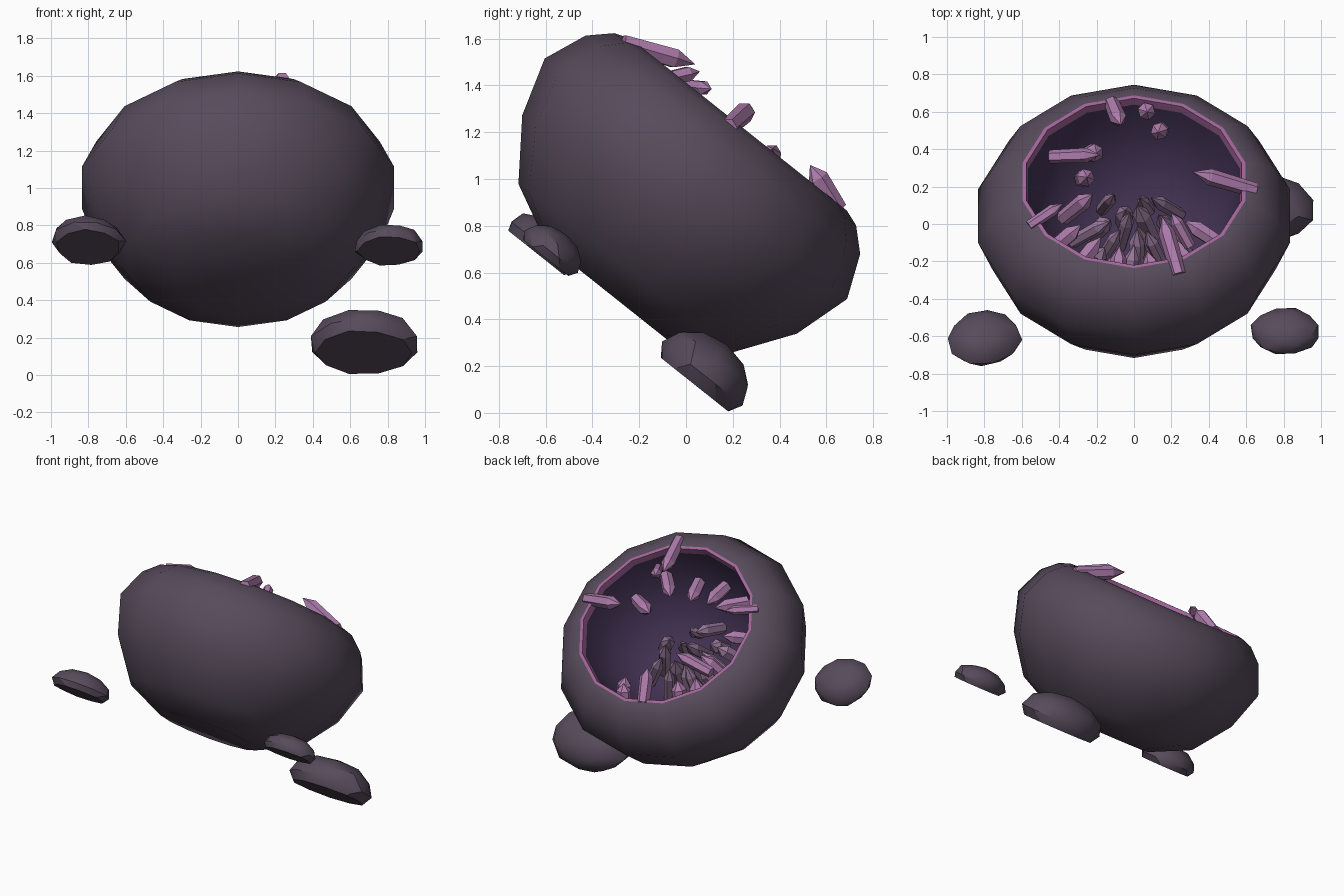
import bpy, bmesh, math, random
from mathutils import Matrix, Vector

if "Cube" in bpy.data.objects:
    bpy.data.objects.remove(bpy.data.objects["Cube"])

random.seed(4)
TILT = Matrix.Rotation(math.radians(-38.5), 4, 'X')   # geode leans back towards +y
CU, RIM_W, RAD, DEPTH = -0.59, 1.105, 0.57, 0.66      # cavity centre, rim height, size


def material(name, rgb):
    m = bpy.data.materials.new(name)
    m.diffuse_color = (*rgb, 1)
    m.use_nodes = True
    m.node_tree.nodes["Principled BSDF"].inputs["Base Color"].default_value = m.diffuse_color
    return m


ROCK = material("rock", (0.095, 0.07, 0.105))
LIP = material("pink_lip", (0.36, 0.13, 0.32))
CAVITY = material("cavity", (0.06, 0.035, 0.095))
CRYSTAL = material("crystal", (0.42, 0.20, 0.41))
DUSTY = material("dusty_crystal", (0.32, 0.19, 0.33))


def finish(name, bm, mats, angle=None):
    bmesh.ops.recalc_face_normals(bm, faces=bm.faces)
    me = bpy.data.meshes.new(name)
    bm.to_mesh(me)
    bm.free()
    ob = bpy.data.objects.new(name, me)
    bpy.context.collection.objects.link(ob)
    for m in mats:
        me.materials.append(m)
    if angle:
        bpy.ops.object.select_all(action='DESELECT')
        ob.select_set(True)
        bpy.context.view_layer.objects.active = ob
        bpy.ops.object.shade_smooth_by_angle(angle=math.radians(angle))
    return ob


# geode shell: one closed lathe profile (radius, height, material of the band that follows)
profile = [(0, .195, 0), (.33, .195, 0), (.58, .32, 0), (.75, .56, 0), (.826, .81, 0),
           (.75, .995, 0), (.66, 1.08, 0), (.59, 1.105, 1), (.57, 1.105, 1),
           (.562, 1.06, 2), (.54, .91, 2), (.46, .72, 2), (.34, .575, 2), (.18, .475, 2), (0, .445, 2)]
N = 14
bm = bmesh.new()
rings = []
for r, w, _ in profile:
    if r == 0:
        rings.append([bm.verts.new((0, CU, w))] * N)
    else:
        rings.append([bm.verts.new((1.035 * r * math.sin(2 * math.pi * k / N),
                                    CU + r * math.cos(2 * math.pi * k / N), w)) for k in range(N)])
for i in range(len(rings) - 1):
    for k in range(N):
        a, b, j = rings[i], rings[i + 1], (k + 1) % N
        f = bm.faces.new(list(dict.fromkeys((a[k], a[j], b[j], b[k]))))
        f.material_index = profile[i][2]
finish("geode_shell", bm, [ROCK, LIP, CAVITY], 40).matrix_world = TILT


# loose pebbles: flat-bottomed domes lying in the tilted plane
def pebble(name, x, u, w, rx, ru, h, turn):
    bm = bmesh.new()
    bmesh.ops.create_icosphere(bm, subdivisions=2, radius=1)
    for v in bm.verts:
        v.co *= random.uniform(0.97, 1.03)
        v.co.z = max(v.co.z, -0.35)
    bm.transform(Matrix.Translation((x, u, w)) @ Matrix.Rotation(turn, 4, 'Z')
                 @ Matrix.Diagonal((rx, ru, h, 1)))
    finish(name, bm, [ROCK], 30).matrix_world = TILT


pebble("pebble_large", .672, -.045, .175, .295, .22, .165, 0)
pebble("pebble_left", -.80, -.925, .175, .20, .175, .11, .25)
pebble("pebble_right", .81, -.88, .18, .19, .145, .10, 0)


# crystals: six-sided prisms with pointed tips
def crystal(bm, base, tip, r):
    base, tip = Vector(base), Vector(tip)
    d = tip - base
    m = Matrix.Translation(base) @ d.to_track_quat('Z', 'Y').to_matrix().to_4x4()
    L = d.length

    def ring(rad, z):
        return [bm.verts.new(m @ Vector((rad * math.cos(k * math.pi / 3),
                                         rad * math.sin(k * math.pi / 3), z))) for k in range(6)]
    lo, hi, top = ring(r * .9, 0), ring(r, L * .72), bm.verts.new(tip)
    bm.faces.new(lo[::-1])
    for k in range(6):
        j = (k + 1) % 6
        bm.faces.new((lo[k], lo[j], hi[j], hi[k]))
        bm.faces.new((hi[k], hi[j], top))


# large crystals around the rim and the lower wall
rim = [((.24, -.27, 1.58), (.15, .04, 1.49), .045), ((.65, .18, 1.22), (.31, .28, 1.31), .045),
       ((-.12, .65, .87), (-.07, .53, 1.06), .045), ((-.56, -.01, 1.40), (-.38, .11, 1.385), .032),
       ((-.45, .36, 1.06), (-.18, .37, 1.13), .04), ((-.24, .38, .72), (-.20, .38, .95), .05),
       ((-.28, .24, .68), (-.25, .25, .93), .05), ((.06, .61, .76), (.07, .60, .94), .048),
       ((.15, .51, .72), (.13, .49, .93), .048), ((-.38, .03, .85), (-.22, .16, 1.05), .045),
       ((.30, -.12, 1.42), (.20, .06, 1.46), .035)]
bm = bmesh.new()
for b, t, r in rim:
    crystal(bm, b, t, r)
finish("rim_crystals", bm, [CRYSTAL])


# crystals grown from the cavity wall towards its centre (polar angle, heading, length)
def grow(bm, th, ph, length, r, spread=.12):
    out = Vector((math.sin(th) * math.cos(ph), math.sin(th) * math.sin(ph), -math.cos(th)))
    p = Vector((out.x * RAD, CU + out.y * RAD, RIM_W + out.z * DEPTH))
    jit = Vector([random.uniform(-spread, spread) for _ in range(3)])
    d = (jit - out).normalized()
    crystal(bm, p - d * .03, p + d * length, r)


# sparse ring on the upper wall
bm = bmesh.new()
for th, ph, L in [(66, -25, .24), (70, -52, .24), (62, -75, .22), (64, -100, .24), (68, -128, .24), (60, -155, .22)]:
    grow(bm, math.radians(th), math.radians(ph), L, .045)
finish("wall_crystals", bm, [CRYSTAL])

# dense cluster on the cavity floor
bm = bmesh.new()
for i in range(18):
    grow(bm, math.radians(36) * math.sqrt((i + .5) / 18), i * 2.39996,
         random.uniform(.18, .34), random.uniform(.034, .05))
finish("floor_crystals", bm, [DUSTY]).matrix_world = TILT
bpy.data.objects["wall_crystals"].matrix_world = TILT
